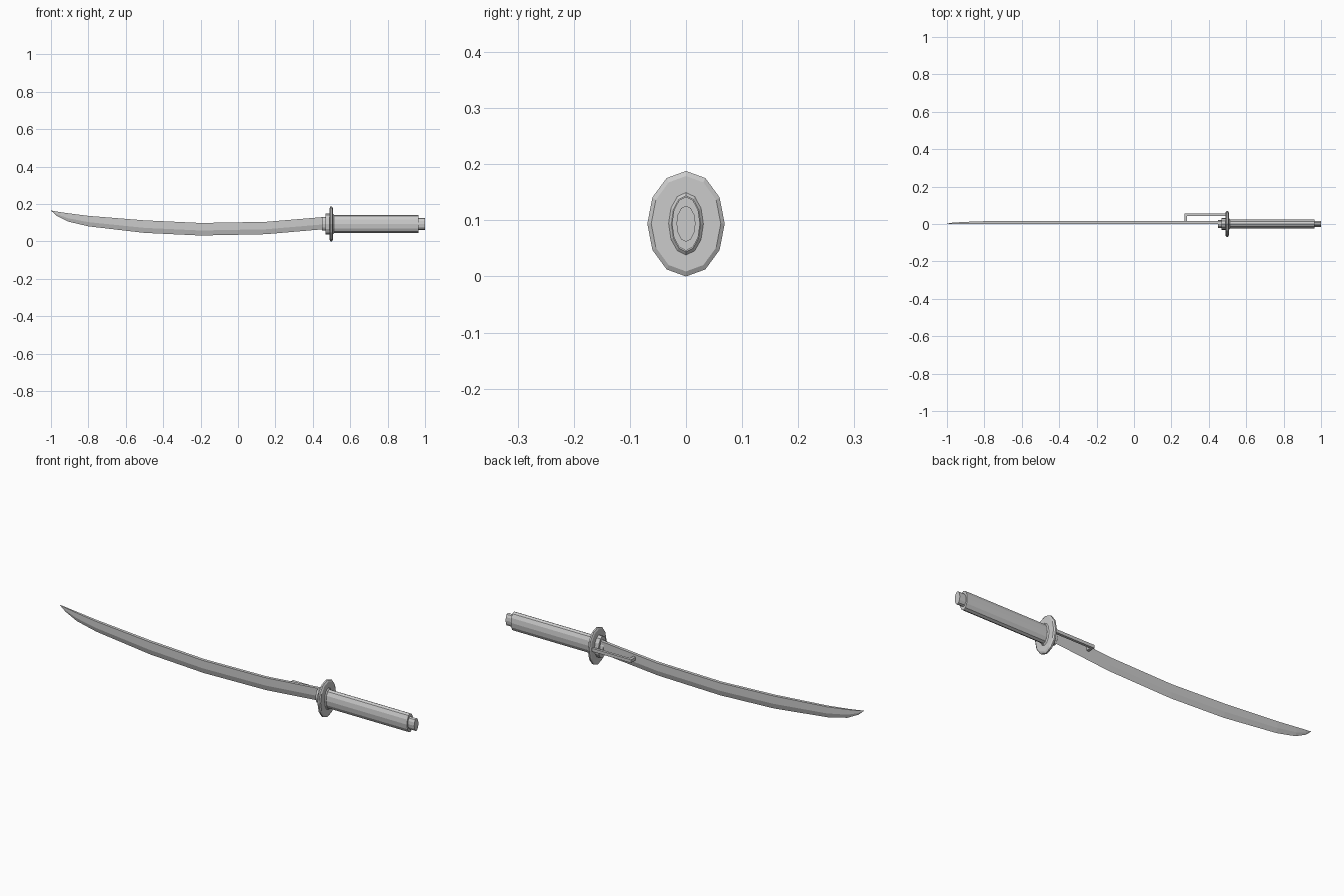
import bpy, math

if "Cube" in bpy.data.objects:
    bpy.data.objects.remove(bpy.data.objects["Cube"])

ZC = 0.094  # height of the hilt axis


def make(name, verts, faces):
    mesh = bpy.data.meshes.new(name)
    mesh.from_pydata(verts, [], faces)
    obj = bpy.data.objects.new(name, mesh)
    bpy.context.collection.objects.link(obj)
    return obj


def loft(name, rings):
    """Skin a list of equal-length closed rings and cap both ends."""
    n = len(rings[0])
    verts = [v for r in rings for v in r]
    faces = [(i * n + j, i * n + (j + 1) % n, (i + 1) * n + (j + 1) % n, (i + 1) * n + j)
             for i in range(len(rings) - 1) for j in range(n)]
    faces += [tuple(reversed(range(n))), tuple(range(len(verts) - n, len(verts)))]
    return make(name, verts, faces)


def oval(name, stations, sides=12):
    """Elliptical low-poly body along x; stations are (x, y radius, z radius)."""
    rings = []
    for x, ry, rz in stations:
        angles = [2 * math.pi * k / sides for k in range(sides)]
        rings.append([(x, ry * math.sin(a), ZC + rz * math.cos(a)) for a in angles])
    return loft(name, rings)


def box(name, x0, x1, y0, y1, z0, z1):
    return loft(name, [[(x, y0, z0), (x, y1, z0), (x, y1, z1), (x, y0, z1)] for x in (x0, x1)])


# Curved single-edged blade: (x, spine z, edge z, half thickness)
profile = [(0.49, 0.134, 0.070, 0.008), (0.45, 0.130, 0.065, 0.008),
           (0.15, 0.105, 0.039, 0.008), (-0.20, 0.099, 0.032, 0.008),
           (-0.50, 0.113, 0.046, 0.008), (-0.80, 0.137, 0.081, 0.007),
           (-0.91, 0.151, 0.107, 0.005), (-0.97, 0.160, 0.138, 0.003),
           (-1.00, 0.166, 0.165, 0.0005)]
rings = []
for x, top, low, t in profile:
    yc = 0.001 + t
    ridge = low + 0.4 * (top - low)
    rings.append([(x, yc - t, top), (x, yc - t, ridge), (x, yc, low),
                  (x, yc + t, ridge), (x, yc + t, top)])
loft("blade", rings[::-1])

# Guard with a bevelled rim
oval("guard", [(0.490, 0.062, 0.085), (0.494, 0.069, 0.094),
               (0.502, 0.069, 0.094), (0.507, 0.062, 0.085)])

# Stepped collar in front of the guard, tapered flange behind it
oval("collar_small", [(0.45, 0.022, 0.036), (0.472, 0.022, 0.036)])
oval("collar_large", [(0.468, 0.033, 0.056), (0.492, 0.033, 0.056)])
oval("flange", [(0.505, 0.033, 0.058), (0.512, 0.026, 0.050)])

# Handle and pommel
oval("handle", [(0.505, 0.025, 0.048), (0.965, 0.025, 0.048)])
oval("pommel", [(0.96, 0.017, 0.032), (1.0, 0.017, 0.032)])

# Side bar standing off the blade, hooked back at its end
box("side_bar", 0.27, 0.495, 0.042, 0.055, 0.088, 0.104)
box("side_bar_hook", 0.27, 0.284, 0.012, 0.050, 0.088, 0.104)
